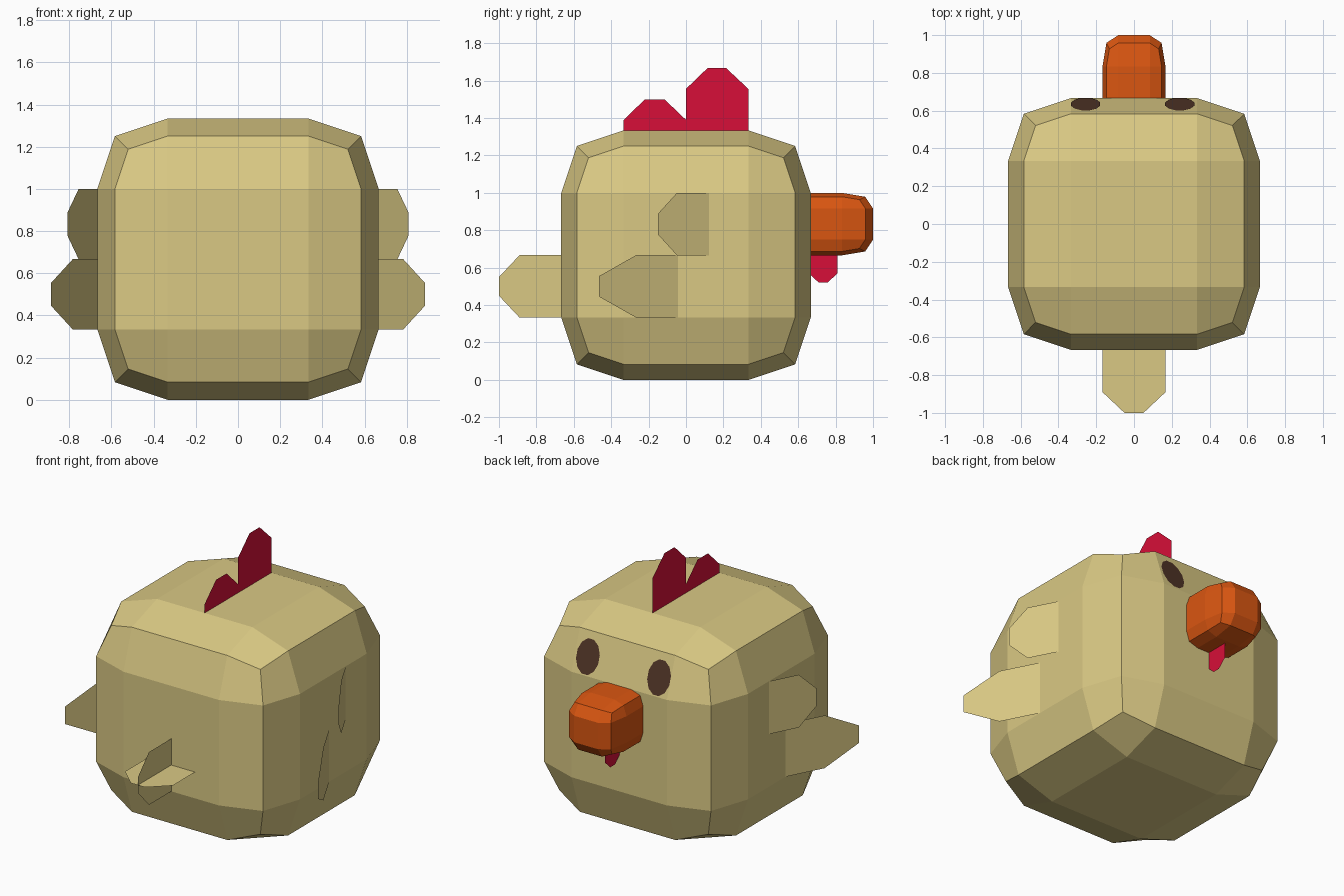
import bpy, bmesh, math
from itertools import product
from mathutils import Vector

if "Cube" in bpy.data.objects:
    bpy.data.objects.remove(bpy.data.objects["Cube"])


def material(name, rgb):
    m = bpy.data.materials.new(name)
    lin = [((c / 255 + 0.055) / 1.055) ** 2.4 if c > 10 else c / 255 / 12.92 for c in rgb]
    m.diffuse_color = (*lin, 1)
    m.use_nodes = True
    m.node_tree.nodes["Principled BSDF"].inputs["Base Color"].default_value = m.diffuse_color
    return m


TAN = material("tan_feathers", (218, 201, 132))
RED = material("red_comb", (215, 15, 56))
ORANGE = material("orange_beak", (218, 86, 17))
BROWN = material("dark_brown_eye", (80, 52, 38))


def finish(name, bm, mat):
    mesh = bpy.data.meshes.new(name)
    bm.to_mesh(mesh)
    bm.free()
    mesh.materials.append(mat)
    ob = bpy.data.objects.new(name, mesh)
    bpy.context.collection.objects.link(ob)
    return ob


def rounded_box(name, centre, half, mat, open_below_y=None):
    """Box with a 4x4 grid per side, whose edges and corners are pulled in."""
    bm = bmesh.new()
    verts = {}
    pull = {1: 1.0, 2: 0.75, 3: 0.5625}
    for key in product(range(4), repeat=3):
        n = sum(k in (0, 3) for k in key)
        if n == 0:
            continue
        co = []
        for k, c, h in zip(key, centre, half):
            sign = -1 if k < 2 else 1
            reach = 0.5 + 0.5 * pull[n] if k in (0, 3) else 0.5
            co.append(c + sign * h * reach)
        verts[key] = bm.verts.new(co)
    for axis, side in product(range(3), (0, 3)):
        for i, j in product(range(3), repeat=2):
            quad = []
            for a, b in ((i, j), (i + 1, j), (i + 1, j + 1), (i, j + 1)):
                key = [a, b]
                key.insert(axis, side)
                quad.append(verts[tuple(key)])
            bm.faces.new(quad)
    if open_below_y is not None:
        hidden = [f for f in bm.faces if f.calc_center_median().y < open_below_y]
        bmesh.ops.delete(bm, geom=hidden, context='FACES')
    bmesh.ops.recalc_face_normals(bm, faces=bm.faces)
    return finish(name, bm, mat)


def plate(name, outline, origin, u, v, mat):
    """Flat card: 2D outline laid out along directions u and v."""
    bm = bmesh.new()
    o, u, v = Vector(origin), Vector(u), Vector(v)
    bm.faces.new([bm.verts.new(o + u * a + v * b) for a, b in outline])
    return finish(name, bm, mat)


X, Y, Z = (1, 0, 0), (0, 1, 0), (0, 0, 1)

# Body and beak (the beak's rear is buried in the body)
rounded_box("body", (0, 0, 0.667), (0.667, 0.667, 0.667), TAN)
rounded_box("beak", (0, 0.667, 0.833), (0.167, 0.333, 0.167), ORANGE, open_below_y=0.51)

# Comb and wattle, upright cards on the centre line
plate("comb", [(-0.333, 1.333), (-0.333, 1.39), (-0.22, 1.5), (-0.115, 1.5), (0, 1.39),
               (0, 1.556), (0.115, 1.667), (0.215, 1.667), (0.333, 1.556), (0.333, 1.333)],
      (0, 0, 0), Y, Z, RED)
plate("wattle", [(0.667, 0.68), (0.667, 0.56), (0.71, 0.52), (0.757, 0.52), (0.81, 0.57),
                 (0.81, 0.68)], (0, 0, 0), Y, Z, RED)

# Tail, two crossed cards
tail = [(0.66, -0.167), (0.89, -0.167), (1, -0.05), (1, 0.05), (0.89, 0.167), (0.66, 0.167)]
plate("tail_upright", tail, (0, 0, 0.5), (0, -1, 0), Z, TAN)
plate("tail_level", tail, (0, 0, 0.5), (0, -1, 0), X, TAN)


# Wings, cards swept back from the body sides
def wing_outline(straight, length):
    return [(0, -0.167), (straight, -0.167), (length, -0.055),
            (length, 0.055), (straight, 0.167), (0, 0.167)]


for side, sign in (("left", -1), ("right", 1)):
    sweep = (sign * 0.46, -0.888, 0)
    plate(f"upper_wing_{side}", wing_outline(0.195, 0.31),
          (sign * 0.666, 0.125, 0.833), sweep, Z, TAN)
    plate(f"lower_wing_{side}", wing_outline(0.255, 0.478),
          (sign * 0.666, -0.04, 0.5), sweep, Z, TAN)

# Eyes, thin plates on the sloping strip above the beak
slope = Vector((0, -0.0833, 0.25)).normalized()
normal = Vector((0, 0.25, 0.0833)).normalized()
ring = [math.tau * (i + 0.5) / 12 for i in range(12)]
eye = [(0.08 * math.cos(a), 0.108 * math.sin(a)) for a in ring]
for side, x in (("left", -0.256), ("right", 0.242)):
    spot = Vector((x, 0.631, 1.107)) + normal * 0.004
    plate(f"eye_{side}", eye[::-1], spot, X, slope, BROWN)
